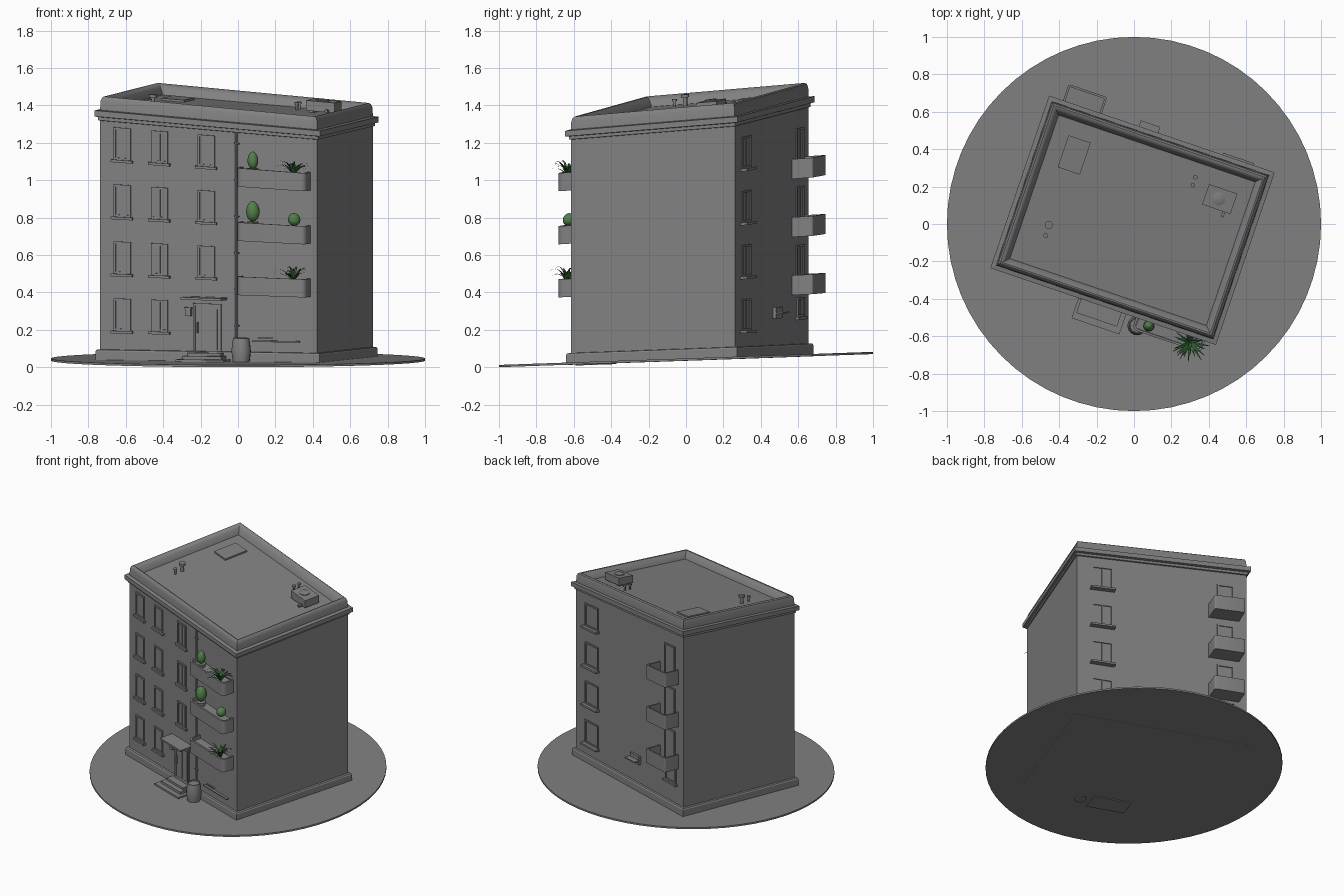
import bpy, bmesh, math, random
from mathutils import Vector, Matrix

if "Cube" in bpy.data.objects:
    bpy.data.objects.remove(bpy.data.objects["Cube"])
random.seed(4)

def material(name, c):
    m = bpy.data.materials.new(name)
    m.diffuse_color = (*c, 1)
    m.use_nodes = True
    m.node_tree.nodes["Principled BSDF"].inputs["Base Color"].default_value = m.diffuse_color
    return m
GREY = material("grey", (0.22, 0.22, 0.22))
GREEN = material("leaf green", (0.085, 0.21, 0.065))
DARK = material("dark leaf green", (0.03, 0.11, 0.03))
TH = math.radians(-18.8)

def warp(p):
    # local (u, v, height) -> turned, leaning building with a sloped roof plane
    u, v, w = p
    t = w / 1.39
    z = 0.04 + w + (-.012 * u + .033 * v) * (1 - t) + (-.09 * u + .081 * v) * t
    c, s = math.cos(TH), math.sin(TH)
    return Vector((u * c - v * s - .008, u * s + v * c + .02, z))

def finish(name, bm, mat=GREY, smooth=False, warped=True):
    bmesh.ops.recalc_face_normals(bm, faces=bm.faces)
    if warped:
        for v in bm.verts:
            v.co = warp(v.co)
    me = bpy.data.meshes.new(name)
    bm.to_mesh(me)
    bm.free()
    me.materials.append(mat)
    if smooth:
        for p in me.polygons:
            p.use_smooth = True
        me.set_sharp_from_angle(angle=math.radians(35))
    ob = bpy.data.objects.new(name, me)
    bpy.context.collection.objects.link(ob)
    return ob

def add_box(bm, a, b):
    r = bmesh.ops.create_cube(bm, size=1)
    for v in r["verts"]:
        v.co = Vector([(a[i] + b[i]) / 2 + v.co[i] * (b[i] - a[i]) for i in range(3)])

def boxes(name, items):
    bm = bmesh.new()
    for a, b in items:
        add_box(bm, a, b)
    return finish(name, bm)

def rings(name, loops, mat=GREY, smooth=False, cap=True):
    bm = bmesh.new()
    vs = [[bm.verts.new(p) for p in l] for l in loops]
    n = len(vs[0])
    for a, b in zip(vs, vs[1:]):
        for i in range(n):
            bm.faces.new((a[i], a[(i + 1) % n], b[(i + 1) % n], b[i]))
    if cap:
        bm.faces.new(vs[0])
        bm.faces.new(vs[-1])
    return finish(name, bm, mat, smooth)

def rect_loft(name, prof, smooth=False, cap=True):
    return rings(name, [[(h * a, (h - .15) * b, w) for a, b in ((-1, -1), (1, -1), (1, 1), (-1, 1))]
                        for h, w in prof], GREY, smooth, cap)

def lathe(name, u, v, prof, mat=GREY, n=16):
    return rings(name, [[(u + r * math.cos(k * math.tau / n), v + r * math.sin(k * math.tau / n), w)
                         for k in range(n)] for r, w in prof], mat, True)

# ground disc, slightly tilted
bm = bmesh.new()
bmesh.ops.create_cone(bm, cap_ends=True, segments=64, radius1=1, radius2=1, depth=.012)
for v in bm.verts:
    v.co.z += .041 + .035 * v.co.y
finish("ground_disc", bm, warped=False)

# building shell
rect_loft("plinth", [(.633, -.005), (.633, .052), (.628, .06), (.61, .062)])
rect_loft("walls", [(.613, .03), (.613, 1.3)])
rect_loft("cornice", [(.61, 1.262), (.621, 1.265), (.621, 1.282), (.637, 1.285), (.637, 1.316), (.60, 1.32)])
rect_loft("parapet", [(.60, 1.31), (.613, 1.316), (.611, 1.365), (.605, 1.383), (.596, 1.39), (.588, 1.388),
                      (.572, 1.37), (.558, 1.345), (.552, 1.325)], True, False)
rect_loft("roof_deck", [(.575, 1.30), (.575, 1.335)])

# windows: side -1 front, +1 back
def window(name, u, w0, wd, h, side, sill):
    f, y0 = .011, .463 * side
    def b(u0, u1, out, a, c):
        ys = sorted((y0 - side * .01, y0 + side * out))
        return ((u0, ys[0], a), (u1, ys[1], c))
    l, r = u - wd / 2, u + wd / 2
    it = [b(l, l + f, .008, w0, w0 + h), b(r - f, r, .008, w0, w0 + h),
          b(l, r, .008, w0 + h - f, w0 + h), b(l, r, .008, w0, w0 + f),
          b(u - .004, u + .004, .005, w0, w0 + h), b(l, r, .002, w0, w0 + h)]
    if sill:
        it.append(b(l - .012, r + .012, sill, w0 - .014, w0))
    boxes(name, it)

for row in range(4):
    for i, u in enumerate((-.487, -.276, -.012)):
        if row or i < 2:
            window("front_window", u, .162 + .301 * row, .095, .17, -1, .018)
    window("back_window", .43, .148 + .292 * row, .15, .17, 1, .035)
window("low_back_window", -.47, .2, .12, .1, 1, .02)

# balconies: trays with rounded outer corners
def tray(name, u0, u1, side, depth, w0, w1, rad, th=.012):
    def outline(g):
        a, b, d, r = u0 + g, u1 - g, .463 + depth - g, rad - g * .7
        pts = [(a, .455)]
        for k in range(6):
            t = k * math.pi / 10
            pts.append((a + r - r * math.cos(t), d - r + r * math.sin(t)))
        for k in range(6):
            t = k * math.pi / 10
            pts.append((b - r + r * math.sin(t), d - r + r * math.cos(t)))
        return pts + [(b, .455)]
    o, i = outline(0), outline(th)
    lv = lambda pts, w: [(u, v * side, w) for u, v in pts]
    rings(name, [lv(o, w0), lv(o, w1), lv(i, w1), lv(i, w0 + .02)], GREY, True)

for k in range(3):
    tray("front_balcony", .185, .575, -1, .09, .377 + .299 * k, .479 + .299 * k, .03)
    tray("back_balcony", -.558, -.34, 1, .116, .315 + .3 * k, .417 + .3 * k, .012)
    window("balcony_door", -.46, .33 + .3 * k, .12, .24, 1, 0)

# entrance: steps, door, canopy, letter box
boxes("entrance_steps", [((-.14, -.6, -.01), (.13, -.46, .02)), ((-.115, -.565, 0), (.105, -.46, .038)),
                         ((-.1, -.53, 0), (.09, -.46, .054))])
boxes("door", [((-.085, -.472, .05), (-.073, -.45, .32)), ((.061, -.472, .05), (.073, -.45, .32)),
               ((-.085, -.472, .308), (.073, -.45, .32)), ((-.075, -.466, .05), (.063, -.45, .31)),
               ((-.055, -.469, .07), (-.005, -.46, .29)), ((.008, -.469, .07), (.05, -.46, .29)),
               ((-.062, -.482, .16), (-.056, -.46, .22))])
boxes("door_canopy", [((-.125, -.565, .343), (.105, -.455, .356))])
boxes("wall_lamp", [((-.125, -.488, .25), (-.095, -.455, .29)), ((-.13, -.492, .29), (-.09, -.455, .297))])

# downpipe with brackets and rain barrel
lathe("downpipe", .157, -.466, [(.007, .12), (.007, 1.265)], n=10)
boxes("pipe_brackets", [((.147, -.477, .2 + .2 * k), (.175, -.455, .207 + .2 * k)) for k in range(6)])
lathe("rain_barrel", .205, -.525, [(.042, -.01), (.048, .03), (.052, .07), (.048, .11), (.043, .14), (.038, .141), (.037, .132)])

# low vents and back wall units
boxes("low_vent", [((.25, -.48, .118), (.515, -.455, .126)), ((.28, -.472, .138), (.36, -.455, .143))])
boxes("back_vent_box", [((-.13, .455, .225), (-.02, .52, .233)), ((-.125, .455, .2), (-.025, .48, .26))])

# roof hatch, cooling unit, vent pipes
boxes("roof_hatch", [((-.47, .14, 1.33), (-.345, .32, 1.346))])
boxes("cooling_unit", [((.325, .2, 1.345), (.485, .315, 1.40)), ((.34, .21, 1.33), (.36, .305, 1.35)),
                       ((.45, .21, 1.33), (.47, .305, 1.35)), ((.44, .17, 1.345), (.455, .2, 1.36))])
lathe("cooling_fan", .4, .257, [(.035, 1.395), (.035, 1.405), (.028, 1.408)])
def vent(u, v, r, h):
    lathe("roof_vent", u, v, [(r * .55, 1.33), (r * .55, 1.33 + h * .75), (r, 1.33 + h * .75), (r, 1.33 + h)], n=12)
def spot(x, y):
    dx, dy, c, s = x + .008, y - .02, math.cos(TH), math.sin(TH)
    return dx * c + dy * s, -dx * s + dy * c
for x, y, r, h in ((-.455, -.005, .022, .065), (-.472, -.062, .013, .045), (.328, .25, .012, .045), (.315, .208, .012, .045)):
    vent(*spot(x, y), r, h)

# balcony plants
def bush(u, v, w0, r, h):
    lathe("round_bush", u, v, [(max(.002, r * math.sin(math.pi * k / 10)) * (1.06 - .016 * k),
                               w0 + h * (1 - math.cos(math.pi * k / 10)) / 2) for k in range(11)], GREEN)

def spiky(u, v, w0):
    bm = bmesh.new()
    for i in range(22):
        a = i * 2.4 + random.uniform(-.2, .2)
        L, H = random.uniform(.06, .115), random.uniform(.05, .1)
        d, s = Vector((math.cos(a), math.sin(a), 0)), Vector((-math.sin(a), math.cos(a), 0))
        prev = None
        for k in range(6):
            t = k / 5
            p = Vector((u, v, w0)) + d * L * t + Vector((0, 0, H * (2.4 * t - 1.6 * t * t)))
            if v + d.y * L < -.46 or p.y < -.465:
                wd = .008 * (1 - t) + .001
                q = (bm.verts.new(p - s * wd), bm.verts.new(p + s * wd))
                if prev:
                    bm.faces.new((prev[0], prev[1], q[1], q[0]))
                prev = q
    finish("spiky_plant", bm, DARK)

bush(.265, -.507, 1.075, .029, .095)
bush(.265, -.507, .785, .037, .112)
bush(.5, -.512, .775, .034, .07)
spiky(.5, -.52, 1.055)
spiky(.5, -.52, .46)
boxes("planter_soil", [((.2, -.54, .44 + .299 * k), (.56, -.46, .455 + .299 * k)) for k in range(3)])
for w in (1.05, .755):
    lathe("plant_pot", .265, -.507, [(.024, w - .02), (.031, w + .028), (.026, w + .028)], n=14)
